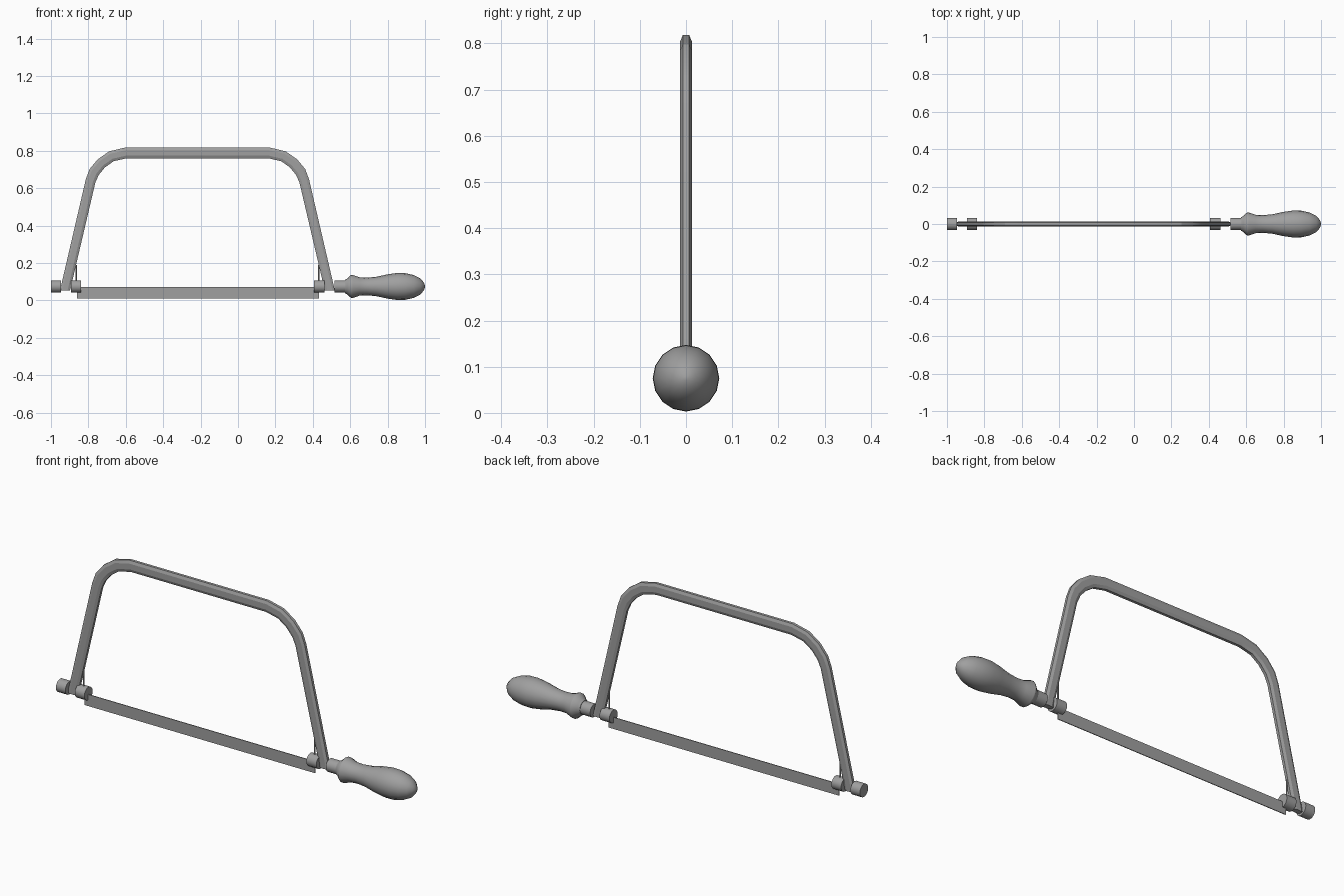
import bpy, bmesh, math
from mathutils import Vector

if "Cube" in bpy.data.objects:
    bpy.data.objects.remove(bpy.data.objects["Cube"])

AXIS_Z = 0.075      # height of the handle and clamp axis
MID_X = -0.217      # symmetry plane of the frame

# Dark grey metal
steel = bpy.data.materials.new("dark_grey")
steel.diffuse_color = (0.35, 0.35, 0.35, 1)
steel.use_nodes = True
steel.node_tree.nodes["Principled BSDF"].inputs["Base Color"].default_value = steel.diffuse_color


def finish(name, bm, smooth=35):
    bmesh.ops.recalc_face_normals(bm, faces=bm.faces)
    me = bpy.data.meshes.new(name)
    bm.to_mesh(me)
    bm.free()
    me.materials.append(steel)
    ob = bpy.data.objects.new(name, me)
    bpy.context.collection.objects.link(ob)
    if smooth:
        bpy.context.view_layer.objects.active = ob
        ob.select_set(True)
        bpy.ops.object.shade_smooth_by_angle(angle=math.radians(smooth))
        ob.select_set(False)
    return ob


def loft(name, rings, smooth=35):
    """Skin a list of closed point rings and cap both ends."""
    bm = bmesh.new()
    loops = [[bm.verts.new(p) for p in r] for r in rings]
    n = len(loops[0])
    for a, b in zip(loops, loops[1:]):
        for i in range(n):
            j = (i + 1) % n
            bm.faces.new((a[i], a[j], b[j], b[i]))
    bm.faces.new(loops[0])
    bm.faces.new(loops[-1])
    return finish(name, bm, smooth)


def lathe_x(name, profile, sides=16, smooth=35):
    """Turn (x, radius) points around the horizontal tool axis."""
    angles = [2 * math.pi * i / sides for i in range(sides)]
    return loft(name, [[(x, r * math.cos(a), AXIS_Z + r * math.sin(a)) for a in angles]
                       for x, r in profile], smooth)


# Bent frame: half path mirrored, swept with a chamfered bar section
half = [(-0.925, 0.053), (-0.788, 0.640), (-0.769, 0.687), (-0.731, 0.733),
        (-0.677, 0.771), (-0.60, 0.789)]
path = half + [(2 * MID_X - x, z) for x, z in reversed(half)]
path = [Vector(p) for p in path]
section = [(-0.007, -1), (0.007, -1), (0.013, -0.5), (0.013, 0.5),
           (0.007, 1), (-0.007, 1), (-0.013, 0.5), (-0.013, -0.5)]
widths = [0.027, 0.027, 0.029, 0.029, 0.029, 0.029]
widths += widths[::-1]
rings = []
for i, (p, w) in enumerate(zip(path, widths)):
    if i in (0, len(path) - 1):            # ends cut level
        side = Vector((-1 if i == 0 else 1, 0)) * w
    else:
        d = (p - path[i - 1]).normalized() + (path[i + 1] - p).normalized()
        side = Vector((-d.y, d.x)).normalized() * w
    rings.append([(p.x + side.x * s, y, p.y + side.y * s) for y, s in section])
loft("frame", rings, 20)

# Handle with flared collar, and its ferrule
lathe_x("handle", [(0.572, 0.036), (0.583, 0.042), (0.605, 0.062), (0.612, 0.062),
                   (0.65, 0.049), (0.69, 0.047), (0.74, 0.052), (0.80, 0.065),
                   (0.85, 0.072), (0.895, 0.071), (0.94, 0.061), (0.975, 0.043),
                   (0.993, 0.022), (1.0, 0.005)], 16, 50)
lathe_x("handle_ferrule", [(0.516, 0.033), (0.576, 0.033)])

# Clamp collars either side of the frame legs
for name, x0, x1 in (("end_nut", -1.0, -0.947), ("front_clamp", -0.894, -0.84),
                     ("rear_clamp", 0.407, 0.463)):
    lathe_x(name, [(x0, 0.033), (x1, 0.033)])

# Tension pins standing on the inner clamps
for name, x in (("front_pin", -0.866), ("rear_pin", 0.431)):
    angles = [math.pi * i / 4 for i in range(8)]
    loft(name, [[(x + 0.004 * math.cos(a), 0.004 * math.sin(a), z) for a in angles]
                for z in (0.06, 0.19)])

# Thin blade
loft("blade", [[(x, -0.002, 0.012), (x, 0.002, 0.012), (x, 0.002, 0.071), (x, -0.002, 0.071)]
               for x in (-0.86, 0.433)], 0)
